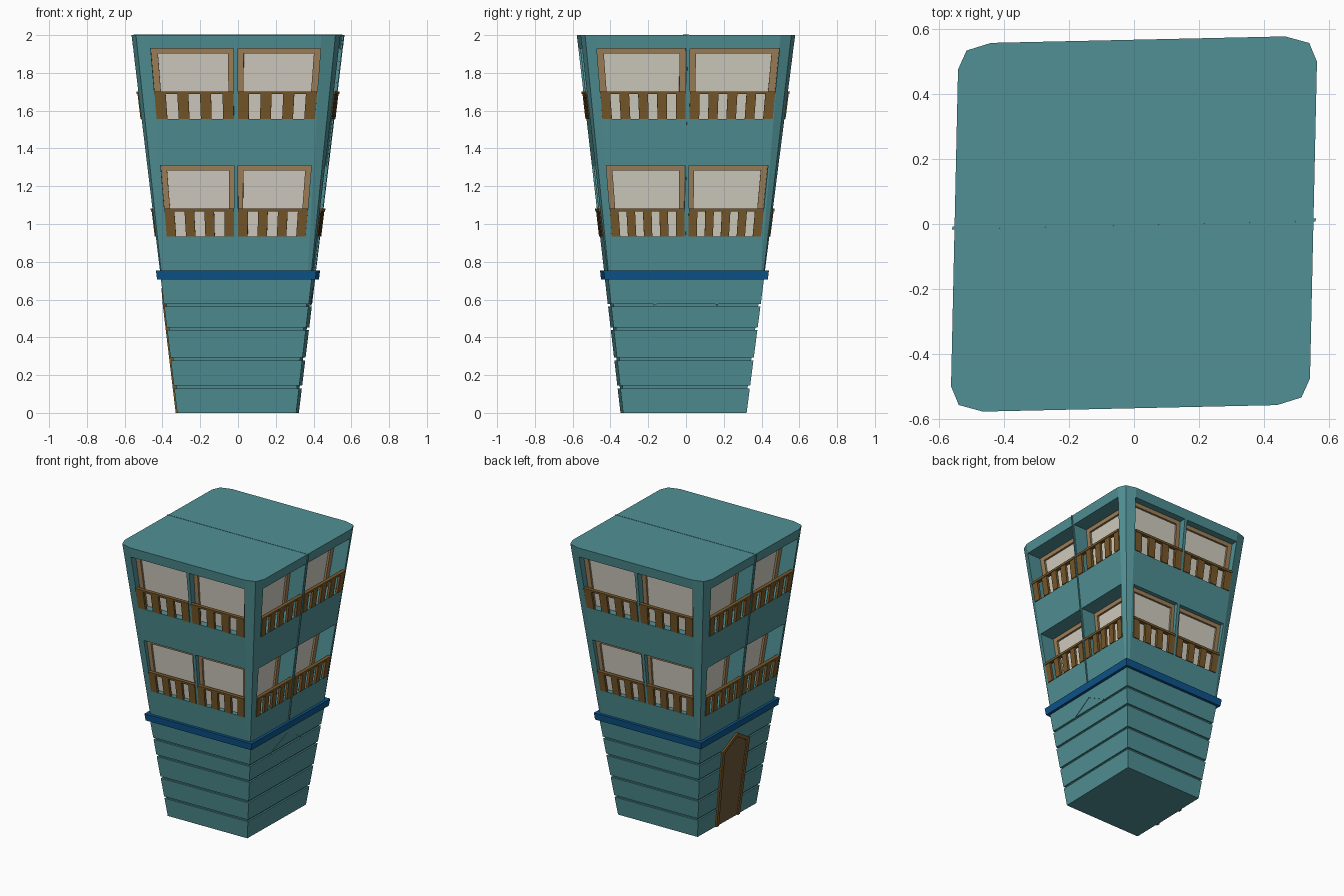
import bpy, bmesh

if "Cube" in bpy.data.objects:
    bpy.data.objects.remove(bpy.data.objects["Cube"])

def material(name, rgb):
    m = bpy.data.materials.new(name)
    m.diffuse_color = (*rgb, 1)
    m.use_nodes = True
    m.node_tree.nodes["Principled BSDF"].inputs["Base Color"].default_value = m.diffuse_color
    return m

TEAL = material("teal", (0.08, 0.28, 0.30))
BLUE = material("blue", (0.004, 0.09, 0.26))
BROWN = material("rail_brown", (0.19, 0.10, 0.024))
TAN = material("frame_tan", (0.35, 0.22, 0.10))
GLASS = material("pane", (0.65, 0.62, 0.54))
DOOR = material("door_brown", (0.16, 0.10, 0.045))

# Tapering half widths of the tower at height z
def hx(z): return 0.315 + 0.119 * z
def hy(z): return 0.327 + 0.1205 * z

def warp(x, y, z):
    """Slight skew of the whole tower."""
    return (x + 0.022 * y, y + 0.022 * x - 0.013 * (1 - z / 2), z)

def on_face(face, u, z, d):
    """Point on a wall: u along it, z up, d outwards."""
    if face == "front": p = (u, -hy(z) - d)
    elif face == "back": p = (-u, hy(z) + d)
    elif face == "right": p = (hx(z) + d, u)
    else: p = (-hx(z) - d, -u)
    return warp(*p, z)

def prism(bm, face, pts, d0, d1):
    """Solid from a wall outline (u, z) between two depths (numbers or functions of z)."""
    f0 = d0 if callable(d0) else lambda z: d0
    f1 = d1 if callable(d1) else lambda z: d1
    a = [bm.verts.new(on_face(face, u, z, f0(z))) for u, z in pts]
    b = [bm.verts.new(on_face(face, u, z, f1(z))) for u, z in pts]
    bm.faces.new(a)
    bm.faces.new(b[::-1])
    for i in range(len(pts)):
        j = (i + 1) % len(pts)
        bm.faces.new((a[i], b[i], b[j], a[j]))

def loft(bm, rings):
    """Closed solid through rings of plan points."""
    rows = [[bm.verts.new(warp(*p)) for p in r] for r in rings]
    n = len(rows[0])
    bm.faces.new(rows[0][::-1])
    bm.faces.new(rows[-1])
    for lo, hi in zip(rows, rows[1:]):
        for i in range(n):
            j = (i + 1) % n
            bm.faces.new((lo[i], lo[j], hi[j], hi[i]))

def finish(bm, name, mat):
    bmesh.ops.recalc_face_normals(bm, faces=bm.faces)
    me = bpy.data.meshes.new(name)
    bm.to_mesh(me)
    bm.free()
    me.materials.append(mat)
    ob = bpy.data.objects.new(name, me)
    bpy.context.collection.objects.link(ob)
    return ob

def square(z, off=0.0):
    x, y = hx(z) + off, hy(z) + off
    return [(-x, -y, z), (x, -y, z), (x, y, z), (-x, y, z)]

def rounded(z, k):
    """Plan with three-point corners, corner size scaled by k."""
    x, y = hx(z), hy(z)
    q = [(x, y - .08 * k), (x - .025 * k, y - .022 * k), (x - .1 * k, y)]
    pts = q + [(-a, b) for a, b in q[::-1]]
    return [(a, b, z) for a, b in pts + [(-a, -b) for a, b in pts]]

# Lower storey with plank grooves
bm = bmesh.new()
rings = [square(0)]
for z in (0.137, 0.285, 0.445, 0.57):
    h = 0.007
    rings += [square(z - h), square(z - h, -.012), square(z + h, -.012), square(z + h)]
loft(bm, rings + [square(0.72)])
finish(bm, "lower_wall", TEAL)

# Blue band
bm = bmesh.new()
loft(bm, [square(0.705, 0.02), square(0.755, 0.02)])
finish(bm, "band", BLUE)

# Upper storeys, recesses cut out
bm = bmesh.new()
loft(bm, [rounded(0.74, 0.25), rounded(2.0, 1.0)])
upper = finish(bm, "upper_wall", TEAL)

FLOORS = ((0.935, 1.31), (1.555, 1.93))
FACES = ("front", "back", "right", "left")
cut, frames, panes, rails = (bmesh.new() for _ in range(4))

def ux(z): return 0.368 + 0.083 * (z - 0.94)
def uy(z): return 0.395 + 0.090 * (z - 0.94)

for face in FACES:
    narrow = face in ("front", "back")
    edge = ux if narrow else uy
    depth = (lambda z: uy(z) + 0.006 - hy(z)) if narrow else (lambda z: -0.13)
    slats, w = (4, 0.14) if narrow else (5, 0.115)
    for z0, z1 in FLOORS:
        for s in (-1, 1):
            def quad(t0, t1, a, b):
                """Outline between fractions t across the opening and heights a, b."""
                u = lambda t, z: s * (0.011 + t * (edge(z) - 0.011))
                return [(u(t0, a), a), (u(t1, a), a), (u(t1, b), b), (u(t0, b), b)]
            prism(cut, face, quad(0, 1, z0, z1), depth, 0.05)
            # Window pane and frame
            near = lambda z: depth(z) + 0.006
            out = lambda z: depth(z) + 0.02
            back = lambda z: depth(z) - 0.004
            prism(panes, face, quad(0, 1, z0, z1), back, near)
            for t0, t1, a, b in ((0, .07, z0, z1), (.92, 1, z0, z1), (.07, .92, z1 - .028, z1)):
                prism(frames, face, quad(t0, t1, a, b), back, out)
            # Balcony rail and slats
            prism(rails, face, quad(0, 1, z0 + .132, z0 + .147), -.018, .010)
            for i in range(slats):
                t = i * (1 - w) / (slats - 1)
                prism(rails, face, quad(t, t + w, z0, z0 + .133), -.012, .006)

cutter = finish(cut, "recess_cutter", TEAL)
cutter.hide_render = True
cutter.hide_viewport = True
mod = upper.modifiers.new("recesses", "BOOLEAN")
mod.operation = "DIFFERENCE"
mod.solver = "EXACT"
mod.object = cutter
finish(frames, "window_frames", TAN)
finish(panes, "window_panes", GLASS)
finish(rails, "balcony_railings", BROWN)

# Thin seam over the roof and down both sides
bm = bmesh.new()
for face in ("right", "left"):
    prism(bm, face, [(-.004, .75), (.004, .75), (.004, 2), (-.004, 2)], -.02, .007)
loft(bm, [[(-hx(2), -.004, z), (hx(2), -.004, z), (hx(2), .004, z), (-hx(2), .004, z)]
          for z in (1.99, 2.002)])
finish(bm, "seam", TEAL)

# Peaked door on the left side
outer = [(-.13, 0), (.13, 0), (.15, .57), (0, .66), (-.15, .57)]
inner = [(-.105, 0), (.105, 0), (.123, .555), (0, .63), (-.123, .555)]
bm = bmesh.new()
prism(bm, "left", inner, -.03, .003)
finish(bm, "door", DOOR)
bm = bmesh.new()
for i in range(1, 5):
    j = (i + 1) % 5
    prism(bm, "left", [outer[i], outer[j], inner[j], inner[i]], -.03, .012)
finish(bm, "door_frame", BROWN)

# Matching peaked line on the right side
bm = bmesh.new()
for s in (-1, 1):
    prism(bm, "right", [(0, .655), (s * .17, .568), (s * .17, .576), (0, .663)], -.01, .003)
finish(bm, "peak_trim", TEAL)
